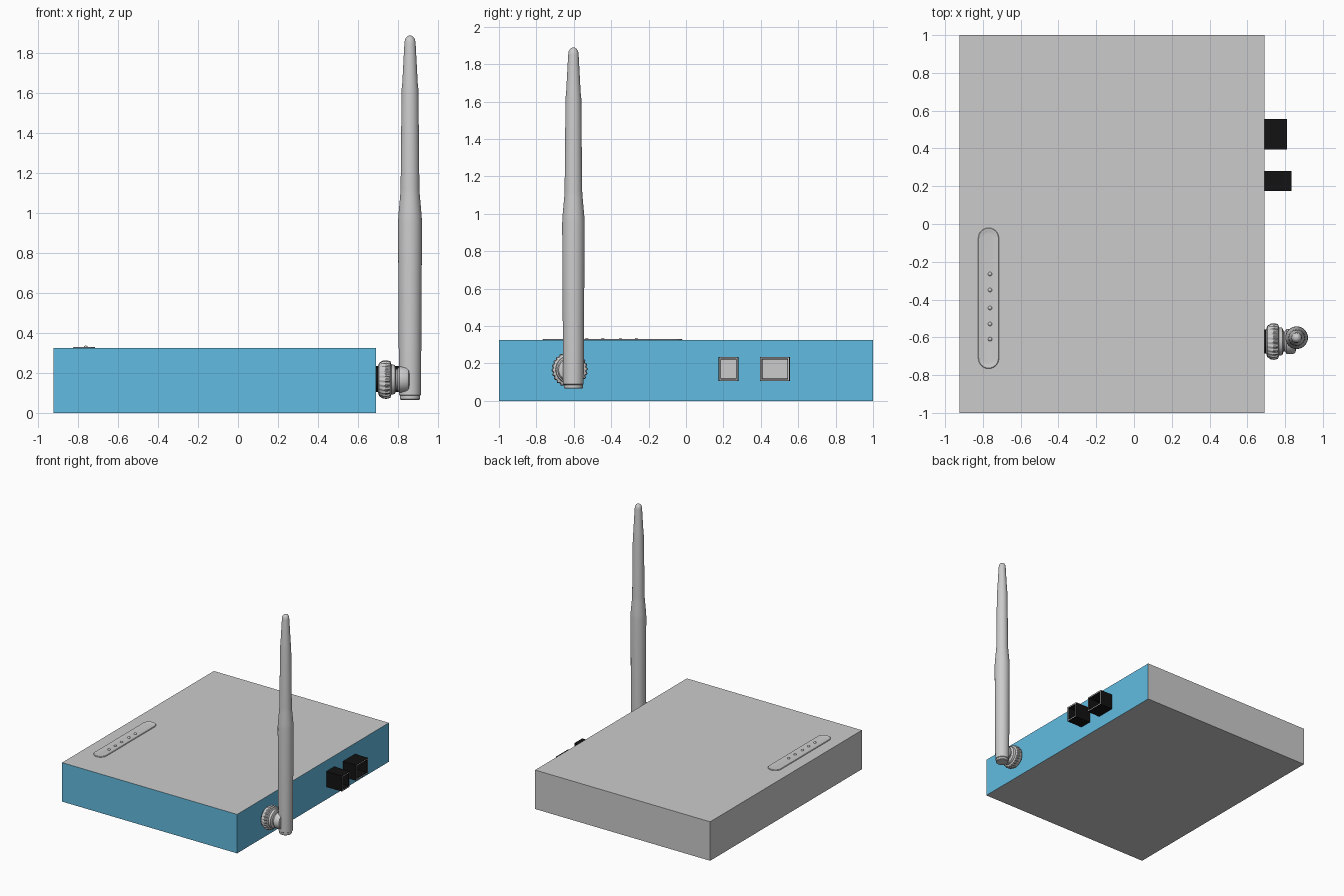
import bpy, bmesh, math
from mathutils import Matrix, Vector

if "Cube" in bpy.data.objects:
    bpy.data.objects.remove(bpy.data.objects["Cube"])


def material(name, rgb):
    m = bpy.data.materials.new(name)
    m.diffuse_color = (*rgb, 1)
    m.use_nodes = True
    m.node_tree.nodes["Principled BSDF"].inputs["Base Color"].default_value = m.diffuse_color
    return m


grey = material("grey", (0.8, 0.8, 0.8))
blue = material("blue", (0.12, 0.5, 0.75))
black = material("black", (0.006, 0.006, 0.006))


def finish(bm, name, mats=(), smooth=False):
    bmesh.ops.recalc_face_normals(bm, faces=bm.faces[:])
    me = bpy.data.meshes.new(name)
    bm.to_mesh(me)
    bm.free()
    for m in mats:
        me.materials.append(m)
    ob = bpy.data.objects.new(name, me)
    bpy.context.collection.objects.link(ob)
    if smooth:
        bpy.ops.object.select_all(action='DESELECT')
        ob.select_set(True)
        bpy.context.view_layer.objects.active = ob
        bpy.ops.object.shade_smooth_by_angle(angle=math.radians(35))
    return ob


def box(bm, lo, hi):
    lo, hi = Vector(lo), Vector(hi)
    mat = Matrix.Translation((lo + hi) / 2) @ Matrix.Diagonal((*(hi - lo), 1))
    return bmesh.ops.create_cube(bm, size=1, matrix=mat)["verts"]


def skin(bm, rings):
    """Bridge closed rings of points and cap both ends."""
    rings = [[bm.verts.new(p) for p in r] for r in rings]
    n = len(rings[0])
    for a, b in zip(rings, rings[1:]):
        for i in range(n):
            j = (i + 1) % n
            bm.faces.new((a[i], a[j], b[j], b[i]))
    bm.faces.new(rings[0])
    bm.faces.new(rings[-1])


def lathe(name, profile, centre, along_x=False, n=32, mats=(), ridges=()):
    """Profile is (radius, height); ridges lists the rings that are knurled."""
    rings = []
    for k, (r, h) in enumerate(profile):
        ring = []
        for i in range(n):
            a = math.tau * i / n
            rr = r - 0.006 if k in ridges and i % 4 > 1 else r
            u, v = rr * math.cos(a), rr * math.sin(a)
            p = (h, u, v) if along_x else (u, v, h)
            ring.append(Vector(p) + Vector(centre))
        rings.append(ring)
    bm = bmesh.new()
    skin(bm, rings)
    return finish(bm, name, mats, True)


# Case: blue front and right side, grey elsewhere
bm = bmesh.new()
box(bm, (-0.923, -1, 0), (0.692, 1, 0.325))
bm.normal_update()
for f in bm.faces:
    f.material_index = int(f.normal.y < -0.5 or f.normal.x > 0.5)
finish(bm, "case", (grey, blue))

# Antenna mast
lathe("antenna", [(0.046, 0.065), (0.05, 0.07), (0.05, 0.086), (0.055, 0.09),
                  (0.06, 0.95), (0.058, 0.99), (0.049, 1.09), (0.047, 1.12),
                  (0.042, 1.62), (0.039, 1.645), (0.028, 1.85), (0.025, 1.87),
                  (0.017, 1.882), (0.007, 1.888)], (0.861, -0.602, 0))

# Antenna mount: threaded collar, knurled nut, hinge
Y, Z = -0.622, 0.167
lathe("mount_collar", [(0.063, 0.685), (0.063, 0.712)], (0, Y, Z), True, mats=(black,))
lathe("mount_nut", [(0.065, 0.700), (0.083, 0.706), (0.095, 0.725), (0.097, 0.742),
                    (0.092, 0.762), (0.075, 0.768), (0.075, 0.774), (0.072, 0.785),
                    (0.055, 0.792)], (0, Y, Z), True, n=96, ridges=(2, 3, 4))
lathe("hinge", [(0.052, 0.78), (0.052, 0.798), (0.066, 0.808), (0.066, 0.843),
                (0.059, 0.854), (0.045, 0.858)], (0, Y, Z), True)

# Sockets: hollow black shells with grey floors
for name, y0, y1, x1 in (("socket_small", 0.175, 0.28, 0.835),
                         ("socket_large", 0.395, 0.555, 0.81)):
    bm = bmesh.new()
    box(bm, (0.685, y0, 0.105), (x1, y1, 0.235))
    bm.normal_update()
    mouth = max(bm.faces, key=lambda f: f.calc_center_median().x)
    bmesh.ops.inset_region(bm, faces=[mouth], thickness=0.006)
    rim = bmesh.ops.inset_region(bm, faces=[mouth], thickness=0.008)["faces"]
    for f in rim:
        f.material_index = 1
    bmesh.ops.inset_region(bm, faces=[mouth], thickness=0.005)
    floor = bmesh.ops.extrude_discrete_faces(bm, faces=[mouth])["faces"][0]
    for v in floor.verts:
        v.co.x = 0.70
    floor.material_index = 1
    bmesh.ops.remove_doubles(bm, verts=bm.verts[:], dist=1e-5)
    finish(bm, name, (black, grey))


# Indicator panel: raised oval rim around a shallow dish
def stadium(r, z, half=0.318, n=12):
    pts = []
    for s in (1, -1):
        for i in range(n + 1):
            a = math.pi * i / n
            pts.append((-0.77 + s * r * math.cos(a), -0.393 + s * (half + r * math.sin(a)), z))
    return pts


bm = bmesh.new()
skin(bm, [stadium(0.055, 0.32), stadium(0.055, 0.328), stadium(0.052, 0.331),
          stadium(0.047, 0.331), stadium(0.038, 0.328), stadium(0.025, 0.3265)])
finish(bm, "indicator_panel", smooth=True)

# Indicator lights
bm = bmesh.new()
for y in (-0.265, -0.35, -0.445, -0.53, -0.61):
    bmesh.ops.create_uvsphere(bm, u_segments=16, v_segments=8, radius=0.011,
                              matrix=Matrix.Translation((-0.762, y, 0.326)))
finish(bm, "indicator_lights", smooth=True)
